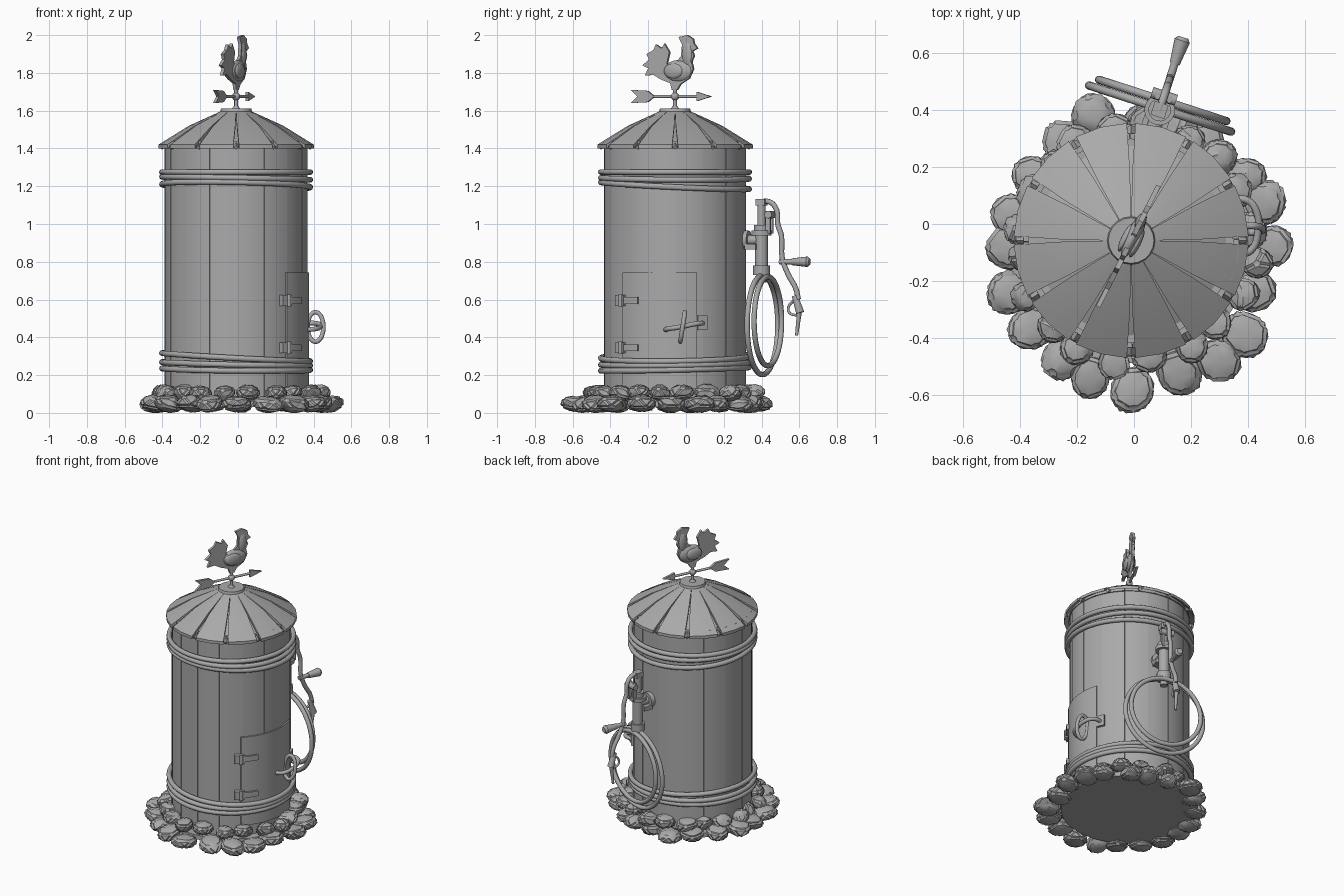
import bpy, bmesh, math, random
from mathutils import Vector, Matrix

random.seed(4)
if "Cube" in bpy.data.objects:
    bpy.data.objects.remove(bpy.data.objects["Cube"])

grey = bpy.data.materials.new("plain_grey")
grey.use_nodes = True
COLOUR = (0.4, 0.4, 0.4, 1)
grey.diffuse_color = COLOUR
grey.node_tree.nodes["Principled BSDF"].inputs["Base Color"].default_value = COLOUR

rad = math.radians
CENTRE = Matrix.Translation((-0.01, -0.058, 0))
VANE = CENTRE @ Matrix.Rotation(rad(63.5), 4, 'Z')
PUMP = Matrix.Translation((0.09, 0.40, 0)) @ Matrix.Rotation(rad(72), 4, 'Z')


def finish(name, bm, matrix=CENTRE, angle=35):
    bmesh.ops.recalc_face_normals(bm, faces=bm.faces[:])
    me = bpy.data.meshes.new(name)
    bm.to_mesh(me)
    bm.free()
    for p in me.polygons:
        p.use_smooth = True
    me.set_sharp_from_angle(angle=rad(angle))
    me.materials.append(grey)
    ob = bpy.data.objects.new(name, me)
    ob.matrix_world = matrix
    bpy.context.collection.objects.link(ob)
    return ob


def slab(bm, rows, segs, inward=0.0, down=0.0):
    """Curved panel: rows of (radius, height, start angle, end angle), thickened."""
    grid = []
    for r, z, a0, a1 in rows:
        angles = [rad(a0 + (a1 - a0) * i / segs) for i in range(segs + 1)]
        grid.append([bm.verts.new((r * math.cos(a), r * math.sin(a), z)) for a in angles])
    faces = [bm.faces.new((lo[i], lo[i + 1], hi[i + 1], hi[i]))
             for lo, hi in zip(grid, grid[1:]) for i in range(segs)]
    ext = bmesh.ops.extrude_face_region(bm, geom=faces, use_keep_orig=True)
    for v in ext["geom"]:
        if isinstance(v, bmesh.types.BMVert):
            k = 1 - inward / math.hypot(v.co.x, v.co.y)
            v.co = (v.co.x * k, v.co.y * k, v.co.z - down)


def rod(bm, a, b, r0, r1=None, segs=16):
    a, b = Vector(a), Vector(b)
    m = Matrix.Translation((a + b) / 2) @ (b - a).to_track_quat('Z', 'Y').to_matrix().to_4x4()
    bmesh.ops.create_cone(bm, cap_ends=True, segments=segs, radius1=r0,
                          radius2=r0 if r1 is None else r1, depth=(b - a).length, matrix=m)


def ball(bm, pos, size):
    m = Matrix.Translation(pos) @ Matrix.Diagonal((*size, 1))
    bmesh.ops.create_uvsphere(bm, u_segments=16, v_segments=10, radius=1, matrix=m)


def box(bm, pos, size):
    m = Matrix.Translation(pos) @ Matrix.Diagonal((*size, 1))
    bmesh.ops.create_cube(bm, size=1, matrix=m)


def plate(bm, outline, thick):
    """Flat cut-out in the local xz plane."""
    face = bm.faces.new([bm.verts.new((x, -thick / 2, z)) for x, z in outline])
    ext = bmesh.ops.extrude_face_region(bm, geom=[face], use_keep_orig=True)
    for v in ext["geom"]:
        if isinstance(v, bmesh.types.BMVert):
            v.co.y += thick


def tube(name, points, radius, matrix=CENTRE, closed=False):
    cu = bpy.data.curves.new(name, 'CURVE')
    cu.dimensions = '3D'
    cu.bevel_depth = radius
    cu.bevel_resolution = 3
    cu.use_fill_caps = True
    cu.resolution_u = 4
    sp = cu.splines.new('BEZIER')
    sp.bezier_points.add(len(points) - 1)
    for bp, p in zip(sp.bezier_points, points):
        bp.co = p
        bp.handle_left_type = bp.handle_right_type = 'AUTO'
    sp.use_cyclic_u = closed
    tmp = bpy.data.objects.new(name + "_path", cu)
    bpy.context.collection.objects.link(tmp)
    bpy.context.view_layer.update()
    me = bpy.data.meshes.new_from_object(tmp.evaluated_get(bpy.context.evaluated_depsgraph_get()))
    bpy.data.objects.remove(tmp)
    bm = bmesh.new()
    bm.from_mesh(me)
    bpy.data.meshes.remove(me)
    return finish(name, bm, matrix, 50)


def ring(n, fn):
    return [fn(math.tau * i / n) for i in range(n)]


# Wall boards around a closed core
bm = bmesh.new()
for i in range(16):
    a, r = i * 22.5 + 12, 0.377 + random.uniform(-0.002, 0.002)
    slab(bm, [(r, 0.06, a - 11.1, a + 11.1), (r, 1.44, a - 11.1, a + 11.1)], 4, inward=0.02)
finish("wall_boards", bm)
bm = bmesh.new()
rod(bm, (0, 0, 0.04), (0, 0, 1.43), 0.365, segs=48)
finish("wall_core", bm)
bm = bmesh.new()
rod(bm, (0, 0, 0.03), (0, 0, 0.06), 0.43, segs=40)
finish("floor_disc", bm)

# Roof: tapered boards with wedge gaps, lining, battens and cap
bm = bmesh.new()
for i in range(12):
    a = 15 + 30 * i
    slab(bm, [(0.412, 1.42, a - 12.9, a + 12.9), (0.25, 1.52, a - 14, a + 14),
              (0.07, 1.602, a - 15, a + 15)], 2, down=0.02)
finish("roof_boards", bm, angle=25)
bm = bmesh.new()
rod(bm, (0, 0, 1.40), (0, 0, 1.58), 0.385, 0.07, segs=24)
for i in range(12):
    d = Vector((math.cos(rad(30 * i)), math.sin(rad(30 * i)), 0))
    rod(bm, d * 0.36 + Vector((0, 0, 1.425)), d * 0.40 + Vector((0, 0, 1.405)), 0.013, segs=4)
finish("roof_lining", bm)
bm = bmesh.new()
rod(bm, (0, 0, 1.58), (0, 0, 1.612), 0.088, 0.08, segs=20)
finish("roof_cap", bm)

# Rope bands, each turn slightly tilted
for name, turns in (("upper_rope", ((1.275, 0, 0), (1.242, -0.008, 0.3), (1.203, 0.02, 4.3))),
                    ("lower_rope", ((0.295, 0.022, 2.9), (0.26, 0.01, 2.6), (0.232, 0.01, 2.0)))):
    for n, (z, tilt, phase) in enumerate(turns):
        pts = ring(24, lambda a: (0.392 * math.cos(a), 0.392 * math.sin(a),
                                  z + tilt * math.cos(a - phase)))
        tube(f"{name}_{n + 1}", pts, 0.0155, closed=True)

# Door with strap hinges and latch
bm = bmesh.new()
slab(bm, [(0.386, 0.13, -46, 17.5), (0.386, 0.742, -46, 17.5)], 14, inward=0.025)
finish("door", bm)
bm = bmesh.new()
for z in (0.345, 0.595):
    slab(bm, [(0.40, z - 0.018, -51, -30), (0.40, z + 0.018, -51, -30)], 4, inward=0.02)
    slab(bm, [(0.404, z - 0.028, -52, -43), (0.404, z + 0.028, -52, -43)], 3, inward=0.03)
    p = Vector((0.40 * math.cos(rad(-46)), 0.40 * math.sin(rad(-46)), z))
    rod(bm, p - Vector((0, 0, 0.033)), p + Vector((0, 0, 0.033)), 0.012)
finish("door_hinges", bm)
tube("door_handle", ring(12, lambda a: (0.42 + 0.042 * math.cos(a), 0.04 + 0.012 * math.sin(a),
                                        0.455 + 0.078 * math.sin(a))), 0.012, closed=True)
tube("door_latch", [(0.375, -0.05, 0.44), (0.42, -0.035, 0.445), (0.445, 0.03, 0.455),
                    (0.44, 0.10, 0.47), (0.41, 0.14, 0.475), (0.35, 0.145, 0.475)], 0.013)
bm = bmesh.new()
slab(bm, [(0.392, 0.44, 18, 26), (0.392, 0.515, 18, 26)], 3, inward=0.025)
finish("latch_plate", bm)

# Stone footing in two courses
def stones(name, count, radius, centre, z, size, turn):
    bm = bmesh.new()
    for i in range(count):
        a = math.tau * (i + turn) / count + random.uniform(-0.05, 0.05)
        r = radius + random.uniform(-0.03, 0.03)
        s = bmesh.new()
        bmesh.ops.create_icosphere(s, subdivisions=1, radius=1)
        for v in s.verts:
            v.co *= random.uniform(0.92, 1.18)
        bmesh.ops.bevel(s, geom=s.edges[:], offset=0.16, segments=2, affect='EDGES')
        k = random.uniform(0.88, 1.12)
        m = (Matrix.Translation((centre[0] + r * math.cos(a), centre[1] + r * math.sin(a), z))
             @ Matrix.Rotation(a, 4, 'Z') @ Matrix.Rotation(random.uniform(-0.2, 0.2), 4, 'Y')
             @ Matrix.Diagonal((size[0] * k, size[1] * k, size[2], 1)))
        s.transform(m)
        for v in s.verts:
            v.co.z = max(v.co.z, 0.0)
        me = bpy.data.meshes.new("stone_part")
        s.to_mesh(me)
        s.free()
        bm.from_mesh(me)
        bpy.data.meshes.remove(me)
    finish(name, bm, Matrix.Identity(4), 40)


stones("outer_stones", 20, 0.465, (0, -0.095), 0.048, (0.09, 0.083, 0.052), 0)
stones("inner_stones", 20, 0.415, (0, -0.07), 0.105, (0.07, 0.07, 0.05), 0.5)

# Weathervane: pole, arrow and cockerel
bm = bmesh.new()
rod(bm, (0, 0, 1.59), (0, 0, 1.76), 0.010)
rod(bm, (0, 0, 1.61), (0, 0, 1.625), 0.022, 0.012)
ball(bm, (0, 0, 1.675), (0.022, 0.022, 0.022))
rod(bm, (-0.2, 0, 1.675), (0.16, 0, 1.675), 0.008)
plate(bm, [(0.13, 1.65), (0.215, 1.675), (0.13, 1.70)], 0.016)
plate(bm, [(-0.26, 1.64), (-0.16, 1.645), (-0.12, 1.675), (-0.16, 1.705), (-0.26, 1.71),
           (-0.22, 1.675)], 0.016)
finish("weathervane_arrow", bm, VANE)
bm = bmesh.new()
plate(bm, [(-0.015, 1.71), (0.015, 1.71), (0.035, 1.74), (0.085, 1.77), (0.11, 1.82),
           (0.10, 1.86), (0.115, 1.89), (0.105, 1.915), (0.135, 1.93), (0.115, 1.955),
           (0.11, 1.98), (0.075, 2.0), (0.025, 1.99), (0.045, 1.95), (0.04, 1.89),
           (0.0, 1.845), (-0.045, 1.85), (-0.03, 1.91), (-0.06, 1.955), (-0.075, 1.93),
           (-0.11, 1.95), (-0.125, 1.92), (-0.165, 1.90), (-0.15, 1.87), (-0.19, 1.84),
           (-0.155, 1.825), (-0.175, 1.785), (-0.125, 1.79), (-0.08, 1.765), (-0.025, 1.745)], 0.018)
ball(bm, (0.02, 0, 1.81), (0.085, 0.026, 0.058))
ball(bm, (0.075, 0, 1.90), (0.032, 0.018, 0.07))
for side in (-1, 1):
    ball(bm, (0.0, side * 0.022, 1.81), (0.055, 0.014, 0.04))
finish("weathervane_cockerel", bm, VANE)

# Pump: barrel with flanges, wall bracket, spout and crank grip
bm = bmesh.new()
for z0, z1, r in ((0.73, 0.78, 0.045), (0.78, 0.94, 0.034), (0.94, 0.965, 0.054),
                  (0.965, 0.995, 0.04), (0.995, 1.10, 0.022), (0.69, 0.73, 0.025)):
    rod(bm, (0, 0, z0), (0, 0, z1), r)
box(bm, (0.0, 0, 1.115), (0.05, 0.05, 0.035))
rod(bm, (-0.11, 0, 0.915), (0, 0, 0.915), 0.026)
rod(bm, (-0.10, 0, 0.915), (-0.07, 0, 0.915), 0.05)
box(bm, (-0.05, 0, 0.88), (0.06, 0.09, 0.03))
for side in (-1, 1):
    box(bm, (0.045, side * 0.022, 1.01), (0.025, 0.014, 0.12))
rod(bm, (0.05, -0.045, 1.05), (0.05, 0.045, 1.05), 0.02)
finish("pump_body", bm, PUMP)
tube("pump_arm", [(-0.01, 0, 1.12), (0.05, 0, 1.115), (0.085, 0, 1.07), (0.09, 0, 1.0),
                  (0.11, 0, 0.94), (0.115, 0, 0.82), (0.15, 0, 0.73), (0.19, 0, 0.66),
                  (0.205, 0, 0.60)], 0.014, PUMP)
bm = bmesh.new()
rod(bm, (0.10, 0, 0.80), (0.18, 0, 0.80), 0.014)
rod(bm, (0.17, 0, 0.80), (0.255, 0, 0.80), 0.018, 0.028)
rod(bm, (0.255, 0, 0.80), (0.268, 0, 0.80), 0.028, 0.018)
finish("crank_grip", bm, PUMP)

# Nozzle hanging from the arm
bm = bmesh.new()
rod(bm, (0.185, 0, 0.62), (0.215, 0, 0.53), 0.016, 0.022)
rod(bm, (0.21, 0, 0.53), (0.195, 0, 0.41), 0.013, 0.008)
finish("nozzle", bm, PUMP)
tube("nozzle_trigger", [(0.185, 0, 0.60), (0.15, 0, 0.56), (0.155, 0, 0.53), (0.205, 0, 0.515)],
     0.007, PUMP)

# Coiled hose hanging below the pump
for n, (x, z, r) in enumerate(((0.005, 0.465, 0.262), (0.035, 0.485, 0.235))):
    tube(f"hose_loop_{n + 1}", ring(20, lambda a: (x, r * math.cos(a), z + r * math.sin(a))),
         0.0145, PUMP, closed=True)
